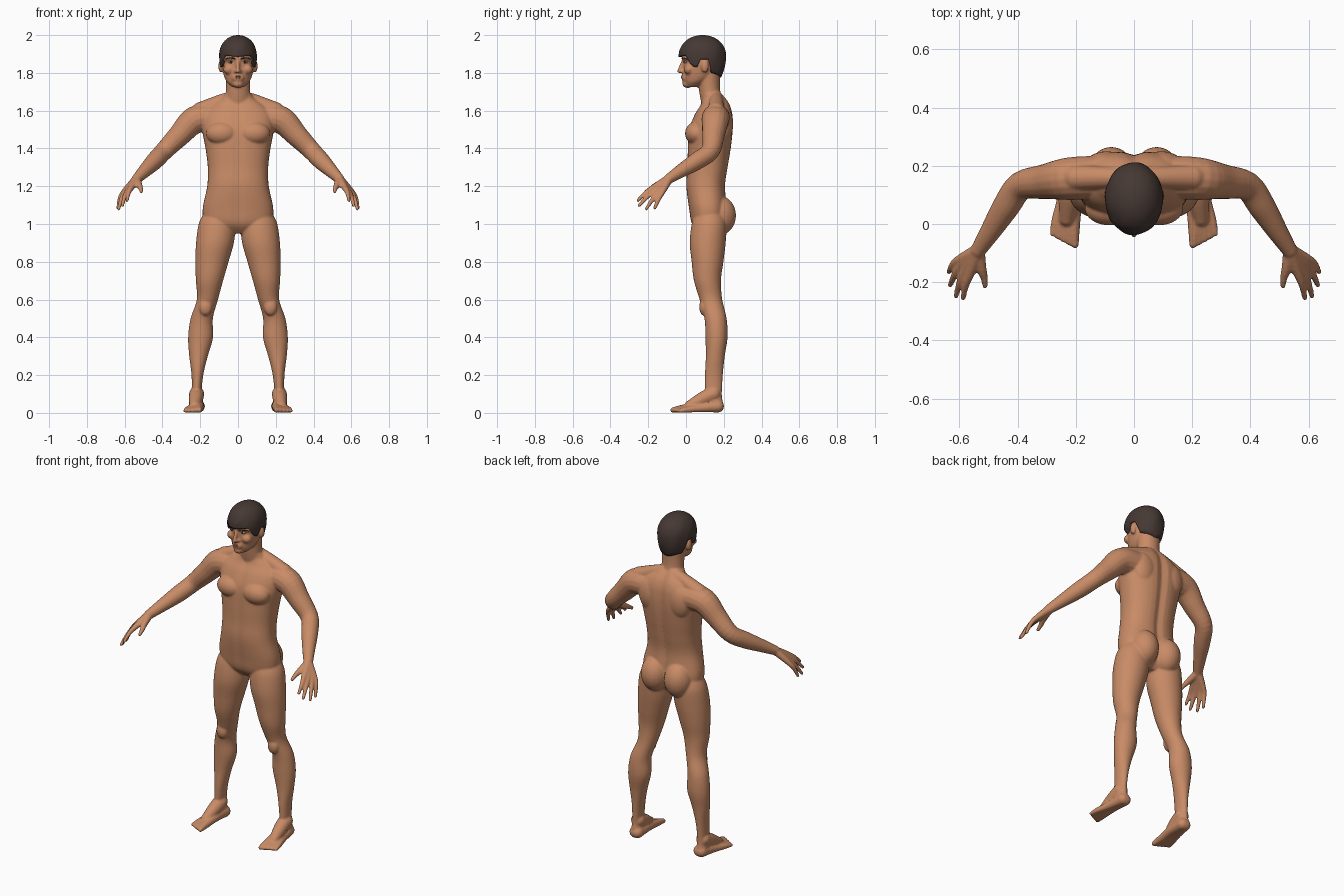
import bpy
import bmesh
from math import sin, cos, pi, exp, copysign, degrees
from mathutils import Vector, Matrix

cube = bpy.data.objects.get("Cube")
if cube:
    bpy.data.objects.remove(cube)


def material(name, color):
    mat = bpy.data.materials.new(name)
    mat.use_nodes = True
    mat.diffuse_color = (*color, 1)
    mat.node_tree.nodes["Principled BSDF"].inputs["Base Color"].default_value = (*color, 1)
    return mat


skin = material("skin", (.58, .26, .135))
hair_brown = material("dark brown hair", (.06, .04, .034))
lip_tone = material("lip tone", (.42, .17, .1))
eye_white = material("eye white", (.55, .48, .42))
iris_dark = material("iris dark", (.03, .02, .015))


def spline(rows, steps=5):
    """Smoothly resample a list of equal-length tuples."""
    rows = [Vector(r) for r in rows]
    out = []
    for i in range(len(rows) - 1):
        a, b, c, d = rows[max(i - 1, 0)], rows[i], rows[i + 1], rows[min(i + 2, len(rows) - 1)]
        for k in range(steps):
            t = k / steps
            out.append(b + (c - a) * (t / 2) + (a * 2 - b * 5 + c * 4 - d) * (t * t / 2)
                       + (b * 3 - a - c * 3 + d) * (t ** 3 / 2))
    return out + [rows[-1]]


def skin_rings(bm, rings):
    """Bridge rings of points and close both ends."""
    rings = [[bm.verts.new(p) for p in ring] for ring in rings]
    n = len(rings[0])
    for low, high in zip(rings, rings[1:]):
        for i in range(n):
            j = (i + 1) % n
            bm.faces.new((low[i], low[j], high[j], high[i]))
    bm.faces.new(rings[0][::-1])
    bm.faces.new(rings[-1])


def loft(bm, rows, power=1.0, groove=0.0):
    """Horizontal rings; each row is z, x centre, half width, front y, back y."""
    rings = []
    for z, x, w, front, back in spline([(*r[:3], *r[3:]) for r in rows]):
        ring = []
        for i in range(40):
            c, s = cos(i * pi / 20), sin(i * pi / 20)
            px = w * copysign(abs(c) ** power, c)
            py = (front + back) / 2 + (back - front) / 2 * copysign(abs(s) ** power, s)
            dent = groove * exp(-(px / .025) ** 2)
            ring.append((x + px, py - dent if s > 0 else py + dent / 3, z))
        rings.append(ring)
    skin_rings(bm, rings)


def ball(bm, centre, radii):
    m = Matrix.Translation(centre) @ Matrix.Diagonal((*radii, 1))
    bmesh.ops.create_uvsphere(bm, u_segments=24, v_segments=16, radius=1, matrix=m)


def tube(bm, rows):
    """Round tube through points x, y, z, radius, with rounded ends."""
    path = spline(rows)
    rings = []
    for i, p in enumerate(path):
        along = (path[min(i + 1, len(path) - 1)] - path[max(i - 1, 0)]).to_3d()
        turn = along.to_track_quat('Z', 'Y')
        rings.append([p.to_3d() + turn @ Vector((cos(k * pi / 8), sin(k * pi / 8), 0)) * p[3]
                      for k in range(16)])
    skin_rings(bm, rings)
    for r in (rows[0], rows[-1]):
        ball(bm, r[:3], (r[3],) * 3)


def mix(a, b, t):
    return tuple(Vector(a).lerp(Vector(b), t))


def mirror(bm):
    copy = bmesh.ops.duplicate(bm, geom=bm.verts[:] + bm.edges[:] + bm.faces[:])["geom"]
    for v in copy:
        if isinstance(v, bmesh.types.BMVert):
            v.co.x = -v.co.x


def finish(name, bm, mat):
    bmesh.ops.recalc_face_normals(bm, faces=bm.faces[:])
    mesh = bpy.data.meshes.new(name)
    bm.to_mesh(mesh)
    bm.free()
    mesh.materials.append(mat)
    for poly in mesh.polygons:
        poly.use_smooth = True
    obj = bpy.data.objects.new(name, mesh)
    bpy.context.collection.objects.link(obj)
    return obj


body = bmesh.new()

# Leg with knee and calf
loft(body, [(.06, .218, .032, .1, .195), (.1, .219, .026, .1, .19), (.2, .215, .031, .1, .195),
            (.3, .209, .049, .105, .205), (.4, .198, .066, .103, .22), (.5, .192, .059, .098, .215),
            (.6, .162, .056, .072, .192), (.7, .151, .072, .042, .185), (.8, .138, .088, .03, .198),
            (.9, .122, .1, .02, .21), (1, .11, .098, .03, .215), (1.06, .1, .08, .05, .2)])
ball(body, (.172, .095, .56), (.035, .025, .045))

# Foot: five rays from heel to toe, and an instep
for i in range(5):
    t = i / 4
    knuckle = mix((.207, -.018, .023, .021), (.268, .012, .018, .016), t)
    tip = mix((.203, -.07, .015, .014), (.28, -.034, .011, .01), t)
    tube(body, [mix((.208, .168, .035, .033), (.222, .168, .035, .033), t),
                mix((.205, .07, .035, .026), (.245, .08, .025, .022), t), knuckle, tip])
tube(body, [(.219, .145, .1, .04), (.222, .09, .075, .038), (.23, .02, .038, .028)])

# Arm
tube(body, [(.14, .16, 1.56, .075), (.23, .155, 1.55, .073), (.31, .145, 1.47, .06),
            (.39, .13, 1.388, .05), (.44, .06, 1.335, .047), (.49, -.02, 1.285, .037),
            (.535, -.09, 1.24, .027)])

# Hand: four fingers fanning from the wrist, and a thumb
tips = [(.587, -.255, 1.125), (.612, -.248, 1.098), (.632, -.21, 1.08), (.636, -.165, 1.085)]
for i, tip in enumerate(tips):
    knuckle = mix((.562, -.165, 1.197, .017), (.606, -.125, 1.168, .015), i / 3)
    joint = mix(knuckle[:3], tip, .5)
    tube(body, [(.535, -.09, 1.24, .024), knuckle, (joint[0] + .004, joint[1], joint[2] + .006, .0125),
                (*tip, .009)])
tube(body, [(.535, -.09, 1.235, .022), (.525, -.15, 1.208, .018), (.515, -.185, 1.188, .013),
            (.512, -.212, 1.172, .01)])

# Muscle masses: seat, chest, shoulder blade, neck to shoulder
ball(body, (.078, .175, 1.045), (.082, .09, .105))
ball(body, (.085, .055, 1.48), (.085, .06, .062))
ball(body, (.095, .2, 1.53), (.075, .05, .1))
tube(body, [(.03, .16, 1.67, .035), (.1, .16, 1.645, .038), (.2, .16, 1.6, .045)])

# Brow, cheek, nostril and ear
tube(body, [(.012, -.011, 1.877, .012), (.04, -.006, 1.88, .012), (.07, .022, 1.872, .01)])
ball(body, (.048, .014, 1.818), (.03, .026, .026))
ball(body, (.011, -.02, 1.808), (.01, .012, .009))
ball(body, (.09, .1, 1.835), (.014, .02, .034))

mirror(body)

# Torso and neck
loft(body, [(.95, 0, .08, .07, .17), (1, 0, .17, .03, .21), (1.08, 0, .187, .015, .218),
            (1.2, 0, .163, 0, .21), (1.3, 0, .16, .005, .224), (1.4, 0, .172, .008, .24),
            (1.5, 0, .19, .015, .25), (1.58, 0, .185, .045, .248), (1.63, 0, .14, .075, .235),
            (1.665, 0, .09, .085, .215), (1.69, 0, .07, .08, .195)], .85, .014)
loft(body, [(1.62, 0, .08, .085, .21), (1.7, 0, .064, .07, .182), (1.8, 0, .066, .06, .18)])

# Head, jaw, muzzle, chin and nose
loft(body, [(1.725, 0, .03, .005, .06), (1.75, 0, .058, -.008, .11), (1.78, 0, .073, -.012, .15),
            (1.82, 0, .083, -.014, .175), (1.86, 0, .088, -.015, .19), (1.9, 0, .09, -.02, .198),
            (1.94, 0, .082, .002, .185), (1.97, 0, .055, .03, .15)])
ball(body, (0, .004, 1.775), (.036, .028, .03))
ball(body, (0, .008, 1.742), (.03, .027, .022))
tube(body, [(0, -.01, 1.87, .01), (0, -.026, 1.835, .01), (0, -.034, 1.81, .012)])

body_obj = finish("body", body, skin)
remesh = body_obj.modifiers.new("Fuse", 'REMESH')
remesh.mode = 'VOXEL'
remesh.voxel_size = .0055
remesh.use_smooth_shade = True
smooth = body_obj.modifiers.new("Soften", 'SMOOTH')
smooth.factor = .5
smooth.iterations = 5

# Hair cap with fringe, sideburns, ear gaps and nape
hairline = [(0, 1.885), (45, 1.892), (63, 1.835), (76, 1.83), (84, 1.872), (106, 1.872),
            (120, 1.8), (180, 1.775)]


def hair_bottom(angle):
    a = degrees(min(angle, 2 * pi - angle))
    for (a0, z0), (a1, z1) in zip(hairline, hairline[1:]):
        if a <= a1:
            return z0 + (z1 - z0) * (a - a0) / (a1 - a0)
    return hairline[-1][1]


hair = bmesh.new()
rings = []
for k in range(22):
    t = min(k, 20) / 20
    ring = []
    for i in range(72):
        a = i * pi / 36
        low = hair_bottom(a)
        z = low + (2 - low) * cos(t * pi / 2)
        h = (z - 1.88) / .12
        r = max(1 - h ** 2.4, 0) ** .5 if h > 0 else 1 - .28 * h * h
        r *= 1 + .012 * sin(7 * a + 9 * t) * t
        r *= .8 if k == 21 else 1
        ring.append((.1 * r * sin(a), .087 - .125 * r * cos(a), z))
    rings.append(ring)
skin_rings(hair, rings)
bmesh.ops.remove_doubles(hair, verts=hair.verts[:], dist=.0001)
finish("hair", hair, hair_brown)

# Eyes, irises and eyebrows
eyes, irises, brows = bmesh.new(), bmesh.new(), bmesh.new()
ball(eyes, (.036, .003, 1.857), (.015, .014, .007))
ball(irises, (.036, -.008, 1.857), (.006, .005, .006))
tube(brows, [(.016, -.02, 1.876, .004), (.04, -.015, 1.88, .005), (.066, .006, 1.874, .003)])
for name, bm, mat in (("eyes", eyes, eye_white), ("irises", irises, iris_dark),
                      ("eyebrows", brows, hair_brown)):
    mirror(bm)
    finish(name, bm, mat)

# Lips
lips = bmesh.new()
for z, r in ((1.783, .004), (1.774, .005)):
    tube(lips, [(-.022, -.013, 1.778, .002), (0, -.022, z, r), (.022, -.013, 1.778, .002)])
finish("lips", lips, lip_tone)
